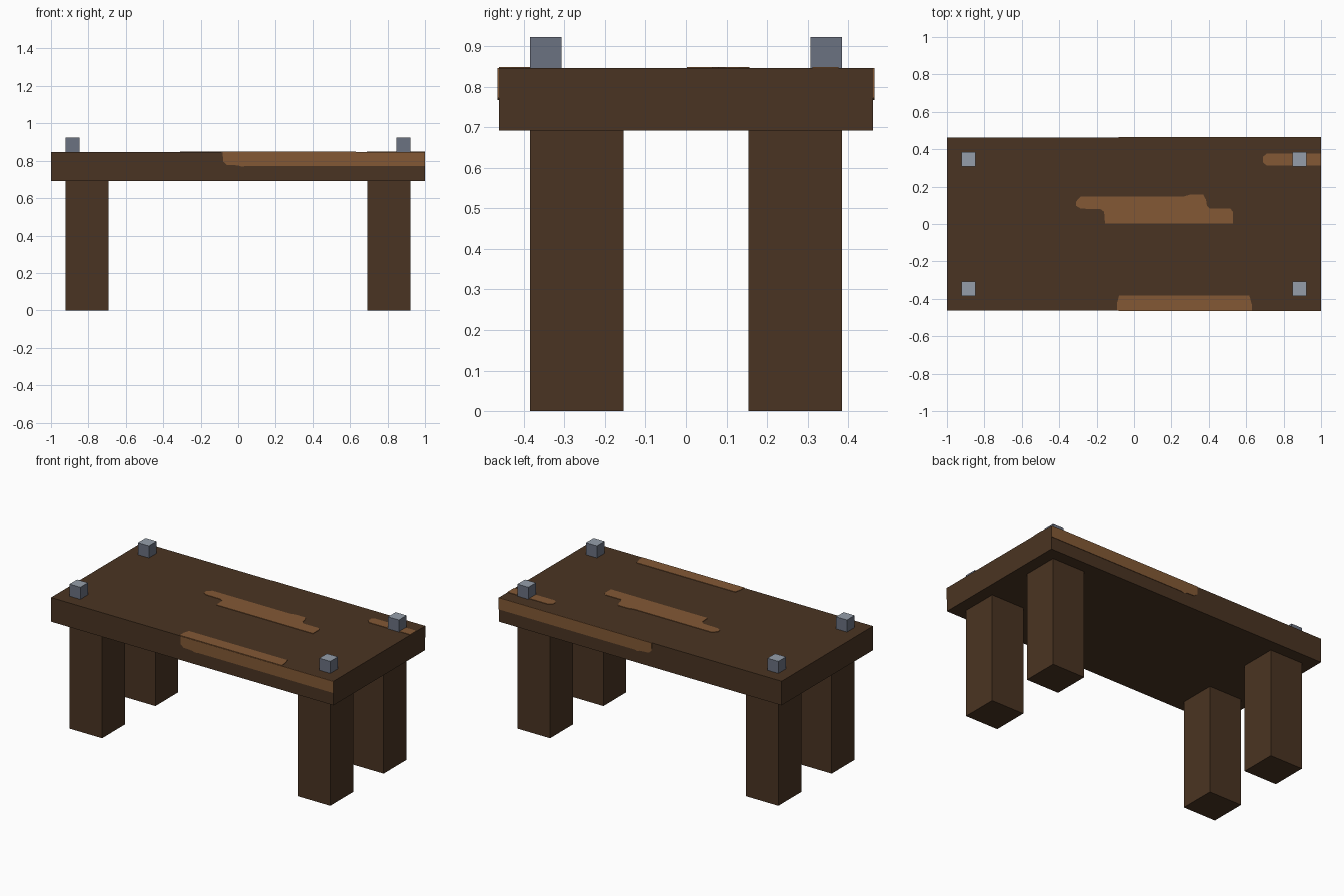
import bpy, bmesh
from mathutils import Vector

if "Cube" in bpy.data.objects:
    bpy.data.objects.remove(bpy.data.objects["Cube"])

U = 1 / 13            # construction unit
TOP = 11 * U          # table top height
HALF_D = 6 * U        # half depth of the slab
T = 0.003             # thickness of painted grain plates


def material(name, rgb):
    m = bpy.data.materials.new(name)
    lin = [((c / 255 + 0.055) / 1.055) ** 2.4 for c in rgb]
    m.diffuse_color = (*lin, 1)
    m.use_nodes = True
    m.node_tree.nodes["Principled BSDF"].inputs["Base Color"].default_value = m.diffuse_color
    return m


dark_wood = material("dark wood", (74, 52, 34))
light_wood = material("light wood", (131, 89, 53))
grey_side = material("steel grey", (107, 114, 129))
grey_top = material("pale grey", (149, 158, 170))


def finish(name, bm, mats):
    bmesh.ops.recalc_face_normals(bm, faces=bm.faces)
    me = bpy.data.meshes.new(name)
    bm.to_mesh(me)
    bm.free()
    for m in mats:
        me.materials.append(m)
    ob = bpy.data.objects.new(name, me)
    bpy.context.collection.objects.link(ob)
    return ob


def box(name, lo, hi, mats):
    bm = bmesh.new()
    bmesh.ops.create_cube(bm, size=1)
    lo, hi = Vector(lo), Vector(hi)
    for v in bm.verts:
        v.co = (lo + hi) / 2 + v.co * (hi - lo)
    bm.normal_update()
    if len(mats) > 1:                      # second colour on the upper face
        for f in bm.faces:
            f.material_index = int(f.normal.z > 0.5)
    return finish(name, bm, mats)


def plate(name, outline, place, normal):
    """Thin plate from a 2D outline, raised along the normal."""
    bm = bmesh.new()
    face = bm.faces.new([bm.verts.new(place(a, b)) for a, b in outline])
    out = bmesh.ops.extrude_face_region(bm, geom=[face], use_keep_orig=True)
    moved = [g for g in out["geom"] if isinstance(g, bmesh.types.BMVert)]
    bmesh.ops.translate(bm, verts=moved, vec=Vector(normal) * T)
    return finish(name, bm, [light_wood])


# Slab
box("table_top", (-1, -HALF_D, 9 * U), (1, HALF_D, TOP), [dark_wood])

# Legs and corner studs
for sx, xn in ((-1, "left"), (1, "right")):
    for sy, yn in ((-1, "front"), (1, "back")):
        def corner(name, size, z0, z1, mats):
            xs = sorted((sx * 12 * U, sx * (12 * U - size)))
            ys = sorted((sy * 5 * U, sy * (5 * U - size)))
            box(f"{name}_{yn}_{xn}", (xs[0], ys[0], z0), (xs[1], ys[1], z1), mats)
        corner("leg", 3 * U, 0, 9 * U, [dark_wood])
        corner("stud", U, TOP, 12 * U, [grey_side, grey_top])

# Grain patches on the upper surface
on_top = lambda x, y: (x, y, TOP)
plate("grain_middle", [
    (-0.155, 0.002), (0.53, 0.002), (0.53, 0.065), (0.515, 0.082), (0.405, 0.082),
    (0.39, 0.098), (0.385, 0.13), (0.37, 0.157), (0.30, 0.157), (0.265, 0.147),
    (-0.285, 0.147), (-0.31, 0.12), (-0.31, 0.098), (-0.285, 0.082),
    (-0.18, 0.08), (-0.16, 0.065)], on_top, (0, 0, 1))
plate("grain_front_edge", [
    (-0.09, -HALF_D), (0.63, -HALF_D), (0.63, -0.43), (0.617, -0.383),
    (-0.08, -0.383), (-0.09, -0.42)], on_top, (0, 0, 1))
plate("grain_right_end", [
    (0.71, 0.312), (1, 0.312), (1, 0.376), (0.71, 0.376),
    (0.69, 0.36), (0.69, 0.33)], on_top, (0, 0, 1))

# Grain strips along the front and back edges
strip = [(-0.083, TOP), (1, TOP), (1, 0.772), (0.04, 0.772), (0.02, 0.768),
         (0, 0.775), (-0.06, 0.778), (-0.08, 0.795)]
for name, s in (("front", -1), ("back", 1)):
    plate(f"grain_strip_{name}", strip, lambda x, z: (x, s * HALF_D, z), (0, s, 0))
